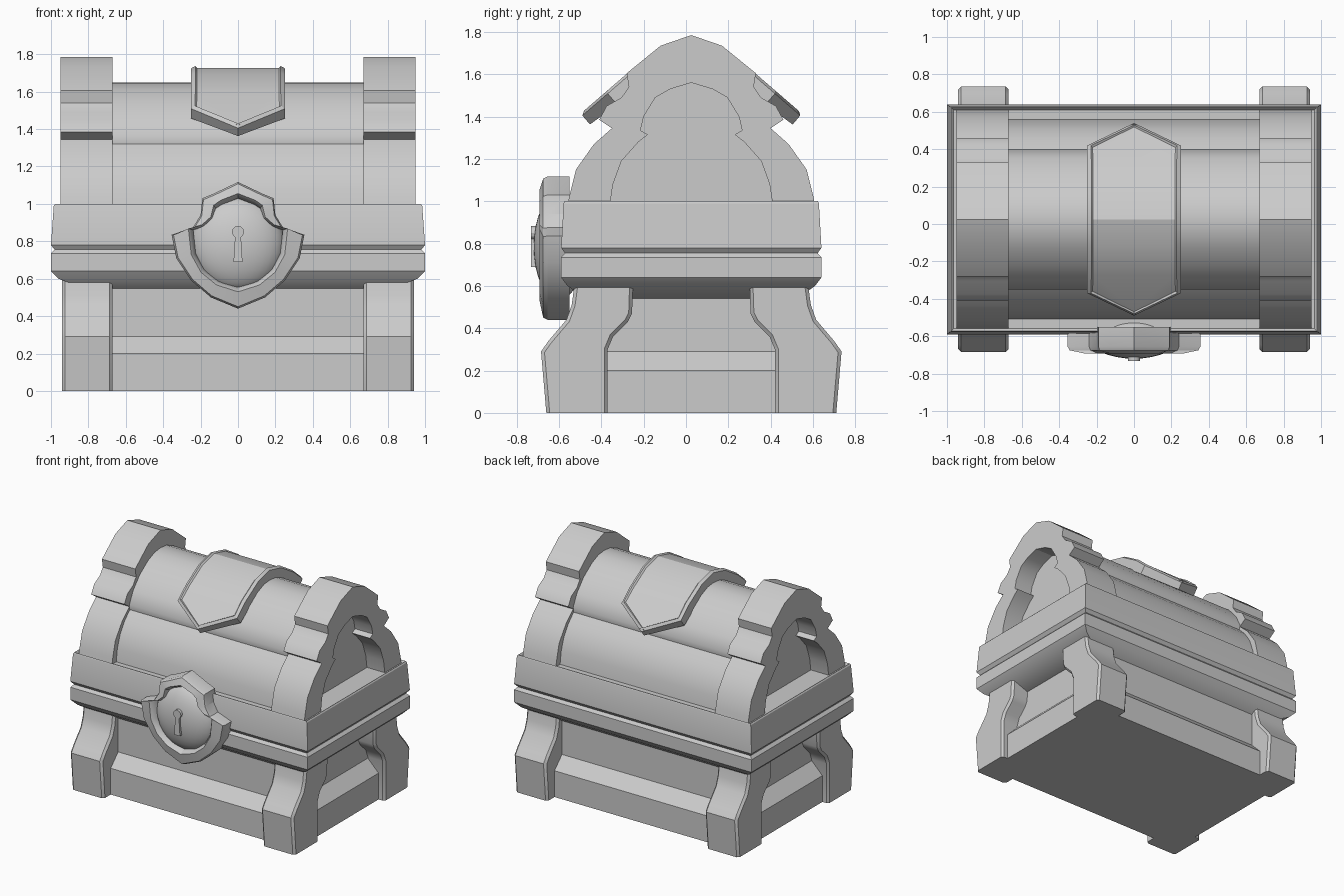
import bpy, bmesh, math
from mathutils import Vector

if "Cube" in bpy.data.objects:
    bpy.data.objects.remove(bpy.data.objects["Cube"])

CY = 0.025  # depth centre of the chest body


def finish(bm, name, angle=30):
    bmesh.ops.recalc_face_normals(bm, faces=bm.faces[:])
    me = bpy.data.meshes.new(name)
    bm.to_mesh(me)
    bm.free()
    ob = bpy.data.objects.new(name, me)
    bpy.context.collection.objects.link(ob)
    bpy.ops.object.select_all(action='DESELECT')
    ob.select_set(True)
    bpy.context.view_layer.objects.active = ob
    bpy.ops.object.shade_smooth_by_angle(angle=math.radians(angle))
    return ob


def loft(loops, caps=True, closed=False):
    """Skin equal-length loops of points."""
    bm = bmesh.new()
    rings = [[bm.verts.new(p) for p in lp] for lp in loops]
    pairs = list(zip(rings, rings[1:])) + ([(rings[-1], rings[0])] if closed else [])
    for a, b in pairs:
        for i in range(len(a)):
            j = (i + 1) % len(a)
            bm.faces.new((a[i], a[j], b[j], b[i]))
    if caps:
        bm.faces.new(rings[0])
        bm.faces.new(rings[-1])
    return bm


def box_stack(name, rows):
    """Stack of rectangles: (half width, half depth, z)."""
    return finish(loft([[(sx * w, CY + sy * d, z) for sx, sy in
                         ((-1, -1), (1, -1), (1, 1), (-1, 1))] for w, d, z in rows]), name)


def slab(profile, x0, x1):
    """Extrude a (y, z) profile along x."""
    return loft([[(x, y, z) for y, z in profile] for x in (x0, x1)])


def mirror_y(half):
    """Half profile (distance from centre, z), edge to ridge -> full span."""
    return [(CY - d, z) for d, z in half] + [(CY + d, z) for d, z in half[::-1] if d > 0]


# Lower body: skirt, sloping ledge and recessed wall
box_stack("chest_base", [(0.89, 0.60, 0), (0.89, 0.60, 0.20), (0.80, 0.51, 0.29),
                         (0.80, 0.51, 0.56)])

# Rim: lower band, groove, upper band with a shallow lip
box_stack("chest_rim", [(0.80, 0.50, 0.54), (0.96, 0.585, 0.60), (1.0, 0.615, 0.64),
                        (1.0, 0.615, 0.735), (0.98, 0.597, 0.755), (1.0, 0.615, 0.78),
                        (0.985, 0.603, 0.99), (0.978, 0.598, 1.0), (0.965, 0.585, 0.985)])

# Four curved corner legs
leg = [(0.685, 0), (0.71, 0.29), (0.675, 0.34), (0.59, 0.44), (0.565, 0.51), (0.55, 0.62),
       (0.275, 0.62), (0.28, 0.47), (0.30, 0.43), (0.37, 0.36), (0.395, 0.30), (0.395, 0)]
for side in (-1, 1):
    for front in (-1, 1):
        bm = slab([(CY + front * d, z) for d, z in leg], side * 0.67, side * 0.94)
        bmesh.ops.recalc_face_normals(bm, faces=bm.faces[:])
        rim = [e for e in bm.edges
               if abs(e.verts[0].co.x - e.verts[1].co.x) < 1e-4
               and max(v.co.z for v in e.verts) > 0.01
               and min(v.co.z for v in e.verts) < 0.6]
        bmesh.ops.bevel(bm, geom=rim, offset=0.016, segments=1, affect='EDGES')
        finish(bm, "%s_%s_leg" % ("front" if front < 0 else "back",
                                  "left" if side < 0 else "right"))

# Lid barrel
barrel = [(0.535, 0.97), (0.52, 1.08), (0.485, 1.18), (0.43, 1.26), (0.37, 1.32), (0.375, 1.36),
          (0.33, 1.45), (0.25, 1.54), (0.15, 1.61), (0.07, 1.643), (0, 1.65)]
finish(slab(mirror_y(barrel), -0.8, 0.8), "lid_barrel", 40)

# Arched end bands with a stepped cornice and matching opening
outer = [(0.585, 0.98), (0.575, 1.03), (0.545, 1.15), (0.46, 1.27), (0.375, 1.345), (0.435, 1.385),
         (0.40, 1.45), (0.33, 1.49), (0.295, 1.54), (0.305, 1.605), (0.145, 1.735), (0, 1.785)]
inner = [(0.385, 0.98), (0.37, 1.08), (0.33, 1.19), (0.25, 1.28), (0.205, 1.315), (0.24, 1.335),
         (0.225, 1.40), (0.17, 1.49), (0.10, 1.53), (0, 1.56)]
for side, label in ((-1, "left"), (1, "right")):
    bm = slab(mirror_y(outer) + mirror_y(inner)[::-1], side * 0.67, side * 0.95)
    finish(bm, "lid_band_" + label, 32)

# Shield plate folded over the ridge, tips cut to points
top = [(0.515, 1.405), (0.295, 1.595), (0.14, 1.69), (0, 1.725)]
low = [(0.48, 1.362), (0.25, 1.53), (0.12, 1.60), (0, 1.64)]
bm = slab(mirror_y(top) + mirror_y(low)[::-1], -0.25, 0.25)
for sx in (-1, 1):
    for sy in (-1, 1):
        corner = Vector((sx * 0.25, CY + sy * 0.395, 1.509))
        tip = Vector((0, CY + sy * 0.515, 1.405))
        no = (tip - corner).cross(Vector((0, sy * 0.65, 0.76)))
        no *= 1 if no.y * sy > 0 else -1
        cut = bmesh.ops.bisect_plane(bm, geom=bm.verts[:] + bm.edges[:] + bm.faces[:],
                                     plane_co=corner, plane_no=no, clear_outer=True)
        edges = [e for e in cut['geom_cut'] if isinstance(e, bmesh.types.BMEdge)]
        bmesh.ops.holes_fill(bm, edges=[e for e in edges if e.is_boundary], sides=0)
bmesh.ops.recalc_face_normals(bm, faces=bm.faces[:])
face_up = [f for f in bm.faces if f.normal.z > 0.5]
bmesh.ops.inset_region(bm, faces=face_up, thickness=0.022, depth=0.012)
bmesh.ops.inset_region(bm, faces=face_up, thickness=0.01, depth=-0.01)
finish(bm, "lid_shield", 25)

# Lock surround: shield-shaped ring with sloping face
out_half = [(0, 1.117), (0.13, 1.055), (0.19, 1.03), (0.20, 0.94), (0.24, 0.875), (0.355, 0.835),
            (0.33, 0.71), (0.25, 0.59), (0.145, 0.50), (0, 0.44)]
in_half = [(0, 1.045), (0.09, 1.01), (0.125, 0.985), (0.14, 0.925), (0.185, 0.885), (0.255, 0.865),
           (0.24, 0.73), (0.19, 0.64), (0.11, 0.575), (0, 0.54)]


def outline(half, y, k=1.0):
    pts = half + [(-x, z) for x, z in half[-2:0:-1]]
    return [(x * k, y, 0.79 + (z - 0.79) * k) for x, z in pts]


finish(loft([outline(out_half, -0.55), outline(out_half, -0.655), outline(out_half, -0.675, 0.97),
             outline(in_half, -0.692, 1.04), outline(in_half, -0.68), outline(in_half, -0.645, 0.94),
             outline(in_half, -0.56, 0.94)], caps=False, closed=True), "lock_surround", 25)

# Lock dome
bm = bmesh.new()
bmesh.ops.create_uvsphere(bm, u_segments=32, v_segments=16, radius=1)
for v in bm.verts:
    v.co = Vector((v.co.x * 0.25, -0.60 + v.co.y * 0.12, 0.785 + v.co.z * 0.25))
finish(bm, "lock_dome", 60)

# Raised keyhole
arc = [(0.032 * math.cos(math.radians(a)), 0.85 + 0.032 * math.sin(math.radians(a)))
       for a in range(-60, 241, 30)]
key = arc + [(-0.024, 0.69), (0.024, 0.69)]
finish(loft([[(x, y, z) for x, z in key] for y in (-0.68, -0.733)]), "keyhole")
